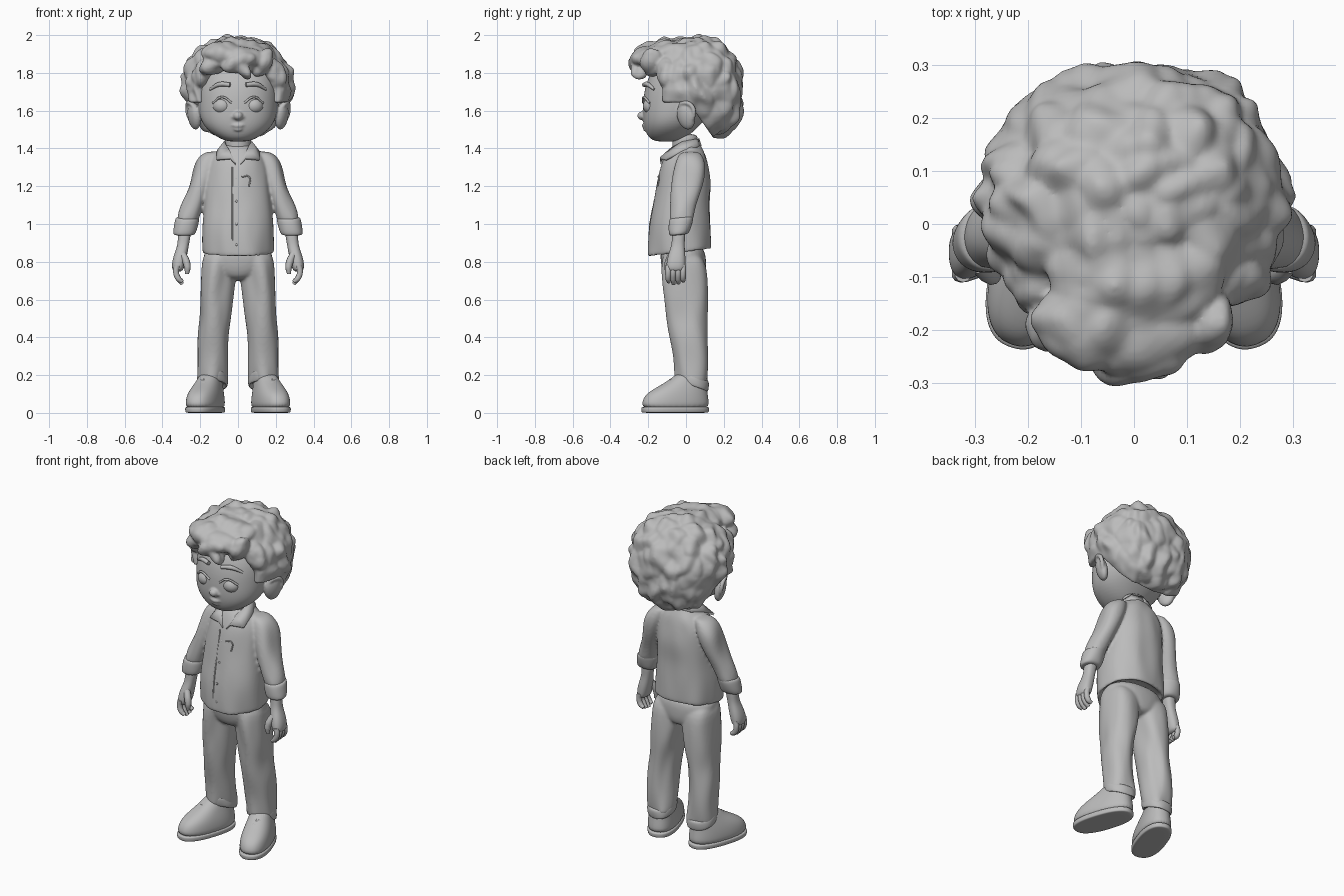
import bpy, bmesh, math
from mathutils import Vector, Euler, noise

default = bpy.data.objects.get("Cube")
if default:
    bpy.data.objects.remove(default)

clay = bpy.data.materials.new("plain grey")
clay.use_nodes = True
clay.diffuse_color = (0.5, 0.5, 0.5, 1)
for node in clay.node_tree.nodes:
    if node.type == "BSDF_PRINCIPLED":
        node.inputs["Base Color"].default_value = clay.diffuse_color


def finish(obj, mirror=False, levels=0):
    """Shared material, smooth shading, mirroring and subdivision."""
    obj.data.materials.clear()
    obj.data.materials.append(clay)
    if levels:
        obj.modifiers.new("smooth", "SUBSURF").levels = levels
    if mirror:
        obj.modifiers.new("both_sides", "MIRROR").use_mirror_merge = False
    obj.data.shade_smooth()
    return obj


def to_mesh(objects):
    """Apply curves and modifiers of the given objects."""
    bpy.ops.object.select_all(action="DESELECT")
    for obj in objects:
        obj.select_set(True)
    bpy.context.view_layer.objects.active = objects[0]
    bpy.ops.object.convert(target="MESH")


def fuse(name, objects, voxel, passes):
    """Blend overlapping parts into one soft continuous skin."""
    to_mesh(objects)
    bpy.ops.object.join()
    obj = bpy.context.view_layer.objects.active
    obj.name = name
    remesh = obj.modifiers.new("blend", "REMESH")
    remesh.mode, remesh.voxel_size, remesh.use_smooth_shade = "VOXEL", voxel, True
    soften = obj.modifiers.new("soften", "SMOOTH")
    soften.factor, soften.iterations = 0.5, passes


def from_bmesh(name, bm, mirror=False, levels=0):
    bmesh.ops.recalc_face_normals(bm, faces=bm.faces[:])
    mesh = bpy.data.meshes.new(name)
    bm.to_mesh(mesh)
    bm.free()
    obj = bpy.data.objects.new(name, mesh)
    bpy.context.collection.objects.link(obj)
    return finish(obj, mirror, levels)


def loft(name, rings, mirror=False, power=2.0, tilt=0.0, turn=0.0, pivot=(0, 0), folds=0.0, sides=32):
    """Skin stacked superellipse rings given as (x, y, z, half width, half depth)."""
    bm = bmesh.new()
    loops = []
    for cx, cy, z, rx, ry in rings:
        loop = []
        for i in range(sides):
            a = math.tau * i / sides
            c, s = math.cos(a), math.sin(a)
            k = (abs(c) ** power + abs(s) ** power) ** (-1 / power)
            x, y = cx + rx * c * k, cy + ry * s * k
            w = folds * noise.noise(Vector((x * 9, y * 9, z * 16 + x * 12)))
            dx, dy = x + c * w - pivot[0], y + s * w - pivot[1]
            loop.append(bm.verts.new((pivot[0] + dx * math.cos(turn) - dy * math.sin(turn),
                                      pivot[1] + dx * math.sin(turn) + dy * math.cos(turn), z + tilt * y)))
        loops.append(loop)
    for low, high in zip(loops, loops[1:]):
        for i in range(sides):
            j = (i + 1) % sides
            bm.faces.new((low[i], low[j], high[j], high[i]))
    bm.faces.new(loops[0])
    bm.faces.new(loops[-1])
    return from_bmesh(name, bm, mirror, 2)


def curl(p):
    """Warped rounded cells, stretched upward, for locks of hair."""
    q = p + noise.noise_vector(p * 6) * 0.05
    d = noise.voronoi(Vector((q.x * 13, q.y * 12, q.z * 7)))[0][0]
    return 0.5 - d + 0.4 * noise.noise(p * 14)


def blob(name, centre, radii, rot=(0, 0, 0), mirror=False, bump=0.0, detail=4):
    """Ellipsoid, optionally broken up into soft curls."""
    bm = bmesh.new()
    bmesh.ops.create_icosphere(bm, subdivisions=detail, radius=1)
    turn = Euler(rot).to_matrix()
    for v in bm.verts:
        n = v.co.copy()
        p = Vector(centre) + turn @ Vector(a * b for a, b in zip(n, radii))
        v.co = p + turn @ n * bump * curl(p)
    return from_bmesh(name, bm, mirror)


def tube(name, points, radius, mirror=False, taper=None):
    """Round cord through a few points; taper scales each point."""
    curve = bpy.data.curves.new(name, "CURVE")
    curve.dimensions = "3D"
    curve.bevel_depth, curve.bevel_resolution = radius, 3
    curve.use_fill_caps = True
    spline = curve.splines.new("BEZIER")
    spline.bezier_points.add(len(points) - 1)
    for i, (bp, co) in enumerate(zip(spline.bezier_points, points)):
        bp.co = co
        bp.handle_left_type = bp.handle_right_type = "AUTO"
        bp.radius = taper[i] if taper else 1
    obj = bpy.data.objects.new(name, curve)
    bpy.context.collection.objects.link(obj)
    to_mesh([obj])
    return finish(bpy.context.view_layer.objects.active, mirror)


# Head, face and ears blended together, with separate eyes and brows
fuse("head", [
    loft("skull", [(0, -.1, 1.435, .045, .05), (0, -.1, 1.45, .095, .095), (0, -.085, 1.5, .168, .135),
                   (0, -.06, 1.56, .204, .17), (0, -.03, 1.64, .214, .199), (0, -.02, 1.72, .214, .199),
                   (0, -.01, 1.8, .2, .18), (0, 0, 1.9, .14, .12)], power=2.2),
    blob("nose", (0, -.228, 1.573), (.027, .03, .024)),
    blob("nostril", (.022, -.218, 1.567), (.018, .018, .015), mirror=True),
    blob("nose_bridge", (0, -.208, 1.61), (.024, .02, .05)),
    tube("upper_lip", [(-.052, -.206, 1.527), (0, -.224, 1.521), (.052, -.206, 1.527)], .011, False, (.6, 1, .6)),
    tube("lower_lip", [(-.04, -.204, 1.512), (0, -.217, 1.501), (.04, -.204, 1.512)], .011, False, (.6, 1, .6)),
    blob("ear", (.232, 0, 1.572), (.03, .05, .074), (.15, .2, -.45), True),
    tube("ear_rim", [(.225, -.04, 1.6), (.252, -.02, 1.64), (.268, .03, 1.625), (.262, .04, 1.575),
                     (.226, 0, 1.512)], .012, True, (.5, 1, 1, 1, .7))], .006, 3)
loft("neck", [(0, -.005, z, .068, .068) for z in (1.36, 1.4, 1.44, 1.48)])
blob("eye", (.083, -.178, 1.625), (.052, .05, .046), mirror=True)
tube("upper_eyelid", [(.034, -.226, 1.642), (.083, -.224, 1.672), (.134, -.192, 1.64)], .006, True)
tube("eyebrow", [(.042, -.222, 1.737), (.095, -.204, 1.74), (.15, -.168, 1.712)], .013, True, (.9, 1, .5))

# Curly hair cap, drawn inward around the face, over the ears and at the nape
bm = bmesh.new()
bmesh.ops.create_icosphere(bm, subdivisions=7, radius=1)
centre = Vector((0, .05, 1.72))
for v in bm.verts:
    n = v.co.normalized()
    power = 2.2 + max(0, -n.z) * 1.2
    k = sum(abs(c) ** power for c in n) ** (-1 / power)
    offset = Vector((n.x * .293, n.y * .256, n.z * .275)) * k
    p = centre + offset + n * (.042 * curl(centre + offset) - .004)
    p.x *= 1 - 1.05 * max(0, 1.71 - p.z)
    under_ear = min(1.63 - p.z, .03 + .7 * (1.6 - p.z) - p.y)
    edge = min(1.81 - p.z, max(-.14 - p.y, under_ear))
    t = max(0, min(1, edge / .03 + .5))
    v.co = centre + (p - centre) * (1 - .42 * t * t * (3 - 2 * t))
hair = [from_bmesh("hair_cap", bm)]

# Swept fringe locks, blended into the cap
fringe = [((-.02, -.18, 1.885), (.17, .1, .075), .15), ((.0, -.24, 1.855), (.1, .06, .05), -.35),
          ((-.12, -.19, 1.845), (.085, .06, .05), -.5), ((.035, -.26, 1.815), (.035, .045, .06), -.6),
          ((.135, -.18, 1.855), (.045, .06, .085), .5), ((-.185, -.1, 1.8), (.06, .06, .08), .3),
          ((.195, -.1, 1.8), (.06, .06, .085), -.3), ((.0, -.09, 1.91), (.17, .12, .07), 0)]
for place, size, roll in fringe:
    hair.append(blob("fringe_lock", place, size, (0, roll, 0), bump=.026, detail=5))
fuse("hair", hair, .008, 3)

# Shirt body and sleeves blended at the shoulders
fuse("shirt", [
    loft("shirt_body", [(0, -.03, .89, .165, .14), (0, -.032, .852, .17, .15), (0, -.032, .85, .19, .165),
                        (0, -.032, .865, .193, .168), (0, -.033, 1, .19, .163), (0, -.025, 1.1, .177, .152),
                        (0, -.012, 1.2, .17, .145), (0, -.01, 1.3, .165, .128), (0, -.008, 1.36, .14, .11),
                        (0, -.008, 1.405, .09, .084), (0, 0, 1.43, .07, .07)],
         power=2.25, tilt=.12, folds=.016),
    loft("sleeve", [(.12, .02, 1.385, .03, .04), (.145, .02, 1.36, .055, .066), (.172, .018, 1.3, .063, .086),
                    (.2, .004, 1.2, .06, .081), (.24, -.012, 1.1, .059, .071), (.266, -.025, 1.03, .056, .061),
                    (.268, -.028, 1, .056, .059)], True, folds=.024)], .008, 5)
loft("sleeve_cuff", [(.268, -.025, 1.038, .05, .05), (.268, -.025, 1.035, .063, .064),
                     (.274, -.03, 1, .065, .065), (.283, -.038, .948, .061, .058), (.283, -.038, .945, .045, .04)],
     True, tilt=.1, folds=.008)

# Collar and stitched details
upper = [(0, .07, 1.452), (.06, .05, 1.45), (.075, -.02, 1.437), (.05, -.085, 1.4), (.012, -.135, 1.32)]
lower = [(0, .083, 1.415), (.08, .062, 1.41), (.112, -.02, 1.39), (.115, -.11, 1.345), (.04, -.139, 1.352)]
bm = bmesh.new()
rows = [[bm.verts.new(p) for p in row] for row in (upper, lower)]
for i in range(len(upper) - 1):
    bm.faces.new((rows[0][i], rows[0][i + 1], rows[1][i + 1], rows[1][i]))
collar = from_bmesh("collar", bm, True)
collar.modifiers.new("cloth", "SOLIDIFY").thickness = .012
tube("button_placket", [(-.03, -.13, 1.3), (-.03, -.153, 1.18), (-.03, -.19, 1), (-.03, -.195, .84)], .004)
for z, y in ((1.24, -.143), (1.12, -.168), (1, -.192), (.89, -.197)):
    blob("shirt_button", (-.008, y, z), (.007, .005, .007), detail=2)
tube("pocket_edge", [(.02, -.148, 1.25), (.058, -.143, 1.25), (.06, -.15, 1.2)], .004)

# Forearms and hands
loft("forearm_and_palm", [(.28, -.036, .98, .035, .035), (.286, -.04, .92, .032, .034), (.292, -.043, .88, .03, .035),
                          (.306, -.05, .83, .036, .047), (.317, -.054, .78, .035, .051),
                          (.32, -.055, .745, .025, .047)], True, power=2.4)
for i in range(4):
    y = -.094 + i * .026
    tip = .678 + .012 * abs(i - 1.3)
    tube("finger", [(.322, y, .78), (.328, y, .745), (.315, y, .71), (.295, y + .002, tip)],
         .016, True, (1, 1, .95, .65))
tube("thumb", [(.292, -.075, .84), (.274, -.092, .8), (.268, -.097, .77), (.27, -.096, .735)],
     .019, True, (1, 1.05, .95, .55))

# Trousers blended at the seat, with turned hems
fuse("trousers", [
    loft("trouser_seat", [(0, -.004, .7, .05, .085), (0, -.008, .735, .14, .112), (0, -.014, .8, .188, .122),
                          (0, -.02, .9, .18, .118)], power=2.3),
    loft("trouser_leg", [(.136, .035, .16, .07, .075), (.135, .034, .165, .079, .084), (.133, .028, .28, .08, .09),
                         (.126, .011, .4, .085, .101), (.12, .006, .5, .087, .108), (.114, .003, .6, .088, .114),
                         (.1, -.006, .74, .099, .12), (.095, -.015, .87, .097, .115)],
         True, power=2.2, tilt=-.15, folds=.028)], .008, 6)
loft("trouser_hem", [(.136, .035, .185, .06, .06), (.136, .035, .153, .07, .076), (.136, .035, .155, .081, .086),
                     (.135, .035, .21, .081, .087), (.135, .034, .213, .07, .076)], True, 2.2, -.35, folds=.01)

# Shoes, turned outward
facing = dict(mirror=True, turn=.32, pivot=(.135, .05))
loft("shoe_sole", [(.138, -.064, 0, .078, .175), (.138, -.064, .002, .085, .184), (.138, -.064, .028, .087, .186),
                   (.138, -.064, .034, .08, .18)], power=2.5, **facing)
loft("shoe_upper", [(.138, -.063, .012, .084, .183), (.138, -.063, .06, .086, .183), (.138, -.055, .102, .08, .168),
                    (.138, -.025, .138, .07, .134), (.136, .01, .175, .06, .1), (.135, .028, .215, .05, .075)],
     power=2.4, **facing)
for y, z in ((-.125, .136), (-.1, .155), (-.075, .172)):
    tube("shoe_lace", [(.145, y + .008, z - .01), (.18, y - .006, z + .002), (.22, y + .028, z - .012)], .007, True)
